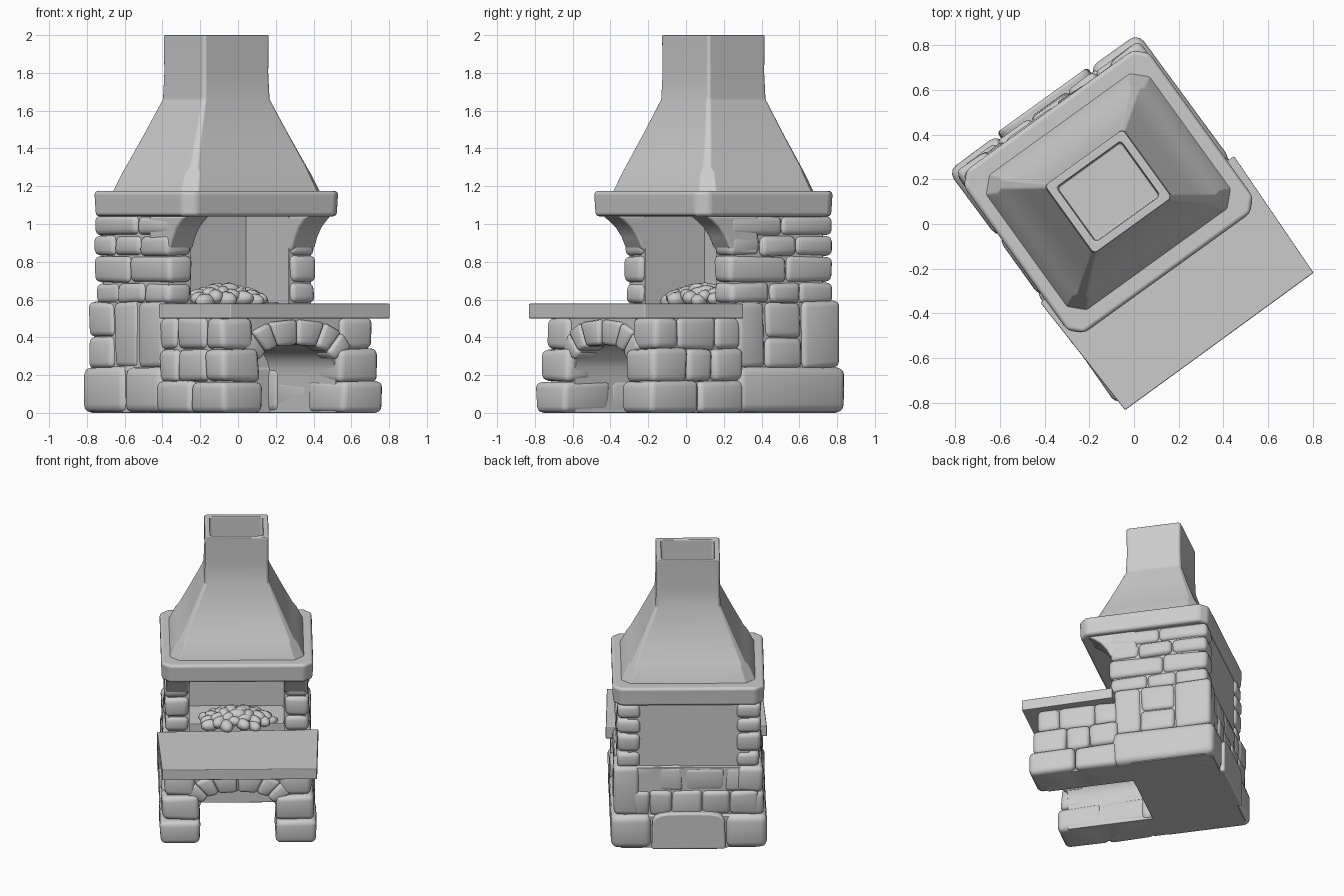
import bpy, bmesh, math, random
from mathutils import Matrix

if "Cube" in bpy.data.objects:
    bpy.data.objects.remove(bpy.data.objects["Cube"])

random.seed(11)
# Whole fireplace is turned on plan; local x = width, local -y = fire side
PLACE = Matrix.Translation((-0.115, 0.145, 0)) @ Matrix.Rotation(math.radians(35.8), 4, 'Z')

stone_mat = bpy.data.materials.new("light_grey_stone")
stone_mat.diffuse_color = (0.6, 0.6, 0.6, 1)
stone_mat.use_nodes = True
stone_mat.node_tree.nodes["Principled BSDF"].inputs["Base Color"].default_value = stone_mat.diffuse_color


def finish(name, bm, bevel=0.0, segments=2, harden=True):
    bmesh.ops.recalc_face_normals(bm, faces=bm.faces[:])
    me = bpy.data.meshes.new(name)
    bm.to_mesh(me)
    bm.free()
    me.materials.append(stone_mat)
    ob = bpy.data.objects.new(name, me)
    bpy.context.collection.objects.link(ob)
    ob.matrix_world = PLACE
    me.shade_smooth()
    if bevel:
        m = ob.modifiers.new("soft_edges", 'BEVEL')
        m.width = bevel
        m.segments = segments
        m.limit_method = 'ANGLE'
        m.angle_limit = math.radians(20)
        m.harden_normals = harden
    return ob


def loft(bm, rings):
    vs = [[bm.verts.new(p) for p in r] for r in rings]
    n = len(vs[0])
    for a, b in zip(vs, vs[1:]):
        for i in range(n):
            bm.faces.new((a[i], a[(i + 1) % n], b[(i + 1) % n], b[i]))
    bm.faces.new(vs[0][::-1])
    bm.faces.new(vs[-1])


def rect(x0, x1, y0, y1, z):
    return [(x0, y0, z), (x1, y0, z), (x1, y1, z), (x0, y1, z)]


def octagon(a, b, c, z, y=0.0):
    """Rectangle of half sizes a, b with corners clipped by c."""
    return [(px, y + py, z) for px, py in
            ((a, -b + c), (a, b - c), (a - c, b), (-a + c, b),
             (-a, b - c), (-a, -b + c), (-a + c, -b), (a - c, -b))]


def solid(name, rings, bevel=0.004, segments=2):
    bm = bmesh.new()
    loft(bm, rings)
    return finish(name, bm, bevel, segments)


def box(name, x0, x1, y0, y1, z0, z1):
    return solid(name, [rect(x0, x1, y0, y1, z0), rect(x0, x1, y0, y1, z1)])


def stone(bm, x0, x1, y0, y1, z0, z1, j=0.008):
    """One slightly irregular block."""
    x0, x1 = sorted((x0, x1))
    loft(bm, [[(x + random.uniform(-j, j), y + random.uniform(-j, j),
                z + random.uniform(-j, j) if z > 0.01 else 0)
               for x, y, z in rect(x0, x1, y0, y1, zz)] for zz in (z0, z1)])


def pieces(a, b, n):
    """Uneven division of a length into n pieces."""
    step = (b - a) / n
    c = [a] + [a + step * (i + random.uniform(-0.2, 0.2)) for i in range(1, n)] + [b]
    return list(zip(c, c[1:]))


# Cores just behind the stone faces
solid("base_core", [octagon(0.50, 0.30, 0.05, 0.0, 0.175), octagon(0.50, 0.30, 0.05, 0.23, 0.175),
                    octagon(0.485, 0.285, 0.05, 0.24, 0.165), octagon(0.485, 0.285, 0.05, 0.585, 0.165)])
box("back_wall", -0.41, 0.41, 0.17, 0.422, 0.55, 1.05)
for s, side in ((-1, "left"), (1, "right")):
    x0, x1 = sorted((s * 0.318, s * 0.465))
    box(side + "_wall_core", x0, x1, -0.215, 0.38, 0.55, 1.05)

# Wood store under the table, with an arched mouth and open floor
W, SPRING, RISE = 0.262, 0.19, 0.175


def arch_pt(t, dr=0.0, dz=0.0):
    c, s = math.cos(t), math.sin(t)
    return (math.copysign(abs(c) ** 0.75, c) * (W + dr), SPRING + (RISE + dz) * abs(s) ** 0.75)


arch = [arch_pt(math.pi * i / 18) for i in range(1, 18)]
profile = ([(-0.485, 0), (-0.475, 0.505), (0.475, 0.505), (0.485, 0), (W, 0), (W, SPRING)]
           + arch + [(-W, SPRING), (-W, 0)])
solid("wood_store", [[(x, y, z) for x, z in profile] for y in (-0.715, -0.11)])

# Table legs: three courses leaning in slightly
for s, side in ((-1, "left"), (1, "right")):
    bm = bmesh.new()
    for z0, z1, out, front, inner, n in ((0, 0.17, 0.525, 0.79, 0.258, 2),
                                         (0.165, 0.34, 0.515, 0.765, 0.262, 3),
                                         (0.335, 0.505, 0.50, 0.74, 0.285, 3)):
        for y0, y1 in pieces(-front, -0.17, n):
            o = out + random.uniform(-0.006, 0.006)
            stone(bm, s * inner, s * o, y0, y1, z0, z1)
    finish(side + "_leg_stones", bm, 0.034, 3, False)

# Wedge stones over the arch
bm = bmesh.new()
N = 6
lo, hi = math.radians(24), math.radians(156)
for i in range(N):
    t0, t1 = (lo + (hi - lo) * (i + d) / N for d in (0.01, 0.99))
    quad = [arch_pt(t0, 0, -0.004), arch_pt(t0, 0.12, 0.13),
            arch_pt(t1, 0.12, 0.13), arch_pt(t1, 0, -0.004)]
    f = -0.742 + random.uniform(-0.008, 0.008)
    loft(bm, [[(x, y, z) for x, z in quad] for y in (f, -0.60)])
finish("arch_stones", bm, 0.02, 2, False)

# Table slab, a little wider at the back
slab = [(-0.512, -0.838), (0.533, -0.833), (0.550, -0.20), (-0.538, -0.225)]
solid("table_slab", [[(x, y, z) for x, y in slab] for z in (0.50, 0.578)], 0.006)

# Big base blocks and side walls
for s, side in ((-1, "left"), (1, "right")):
    bm = bmesh.new()
    for y0, y1 in ([(-0.21, 0.12), (0.12, 0.497)] if s < 0 else [(-0.21, 0.497)]):
        stone(bm, s * 0.25, s * 0.526, y0, y1, 0, 0.245, 0.004)
    finish(side + "_base_blocks", bm, 0.045, 3, False)

    bm = bmesh.new()
    for y0, y1 in pieces(-0.20, 0.468, 3):
        if random.random() < 0.35:
            m = random.uniform(0.36, 0.46)
            stone(bm, s * 0.33, s * 0.508, y0, y1, 0.235, m)
            stone(bm, s * 0.33, s * 0.50, y0, y1, m, 0.59)
        else:
            stone(bm, s * 0.33, s * (0.505 + random.uniform(-0.006, 0.006)), y0, y1, 0.235, 0.59)
    heights = [0.58, 0.69, 0.83, 0.94, 1.045]
    for k, (z0, z1) in enumerate(zip(heights, heights[1:])):
        for y0, y1 in pieces(-0.235 - 0.008 * (k % 2), 0.442, 3 - k % 2):
            o = 0.482 + random.uniform(-0.004, 0.01)
            stone(bm, s * 0.325, s * o, y0, y1, z0, z1, 0.006)
    finish(side + "_wall_stones", bm, 0.032, 3, False)

    # Curved bracket carrying the mantel
    prof = [(-0.20, 0.84), (-0.238, 0.88), (-0.262, 0.93), (-0.30, 0.98), (-0.345, 1.015),
            (-0.39, 1.045), (-0.05, 1.045), (-0.05, 0.84)]
    solid(side + "_bracket", [[(x, y, z) for y, z in prof]
                              for x in sorted((s * 0.318, s * 0.478))], 0.016)

# Back face: large rounded stone, with two thin courses above
dome = [(-0.25, 0)]
for i in range(1, 10):
    c, q = -math.cos(math.pi * i / 10), math.sin(math.pi * i / 10)
    dome.append((0.25 * math.copysign(abs(c) ** 0.45, c), 0.14 + 0.13 * q ** 0.5))
dome.append((0.25, 0))
solid("back_round_stone", [[(x, y, z) for x, z in dome] for y in (0.40, 0.507)], 0.025, 3)
bm = bmesh.new()
for z0, z1, y, n in ((0.235, 0.415, 0.475, 5), (0.41, 0.585, 0.458, 4)):
    for x0, x1 in pieces(-0.47, 0.47, n):
        stone(bm, x0, x1, 0.36, y + random.uniform(-0.006, 0.006), z0, z1)
finish("back_stones", bm, 0.03, 3, False)

# Mantel with clipped corners
solid("mantel", [octagon(0.508, 0.446, 0.055, 1.04), octagon(0.514, 0.452, 0.055, 1.175)], 0.022, 3)

# Hood and hollow chimney; the hood's corners are clipped at its foot
solid("hood_and_chimney", [octagon(0.458, 0.378, 0.065, 1.16), octagon(0.408, 0.340, 0.052, 1.27),
                           octagon(0.383, 0.322, 0.030, 1.30), octagon(0.30, 0.254, 0.02, 1.48),
                           octagon(0.220, 0.193, 0.014, 1.66), octagon(0.214, 0.187, 0.012, 1.80),
                           octagon(0.216, 0.189, 0.012, 2.0), octagon(0.178, 0.151, 0.01, 2.0),
                           octagon(0.175, 0.148, 0.01, 1.72)], 0.008)

# Heap of coals on the hearth
bm = bmesh.new()
K = 36
for k in range(K):
    r, t = math.sqrt((k + 0.5) / K), k * 2.4
    h = 0.585 + 0.065 * (1 - r * r)
    m = (Matrix.Translation((0.235 * r * math.cos(t), -0.075 + 0.13 * r * math.sin(t), h))
         @ Matrix.Rotation(random.uniform(0, 3.14), 4, 'Z')
         @ Matrix.Diagonal((1.25, 0.85, 0.8, 1)))
    bmesh.ops.create_icosphere(bm, subdivisions=2, radius=random.uniform(0.042, 0.056), matrix=m)
finish("coals", bm)
